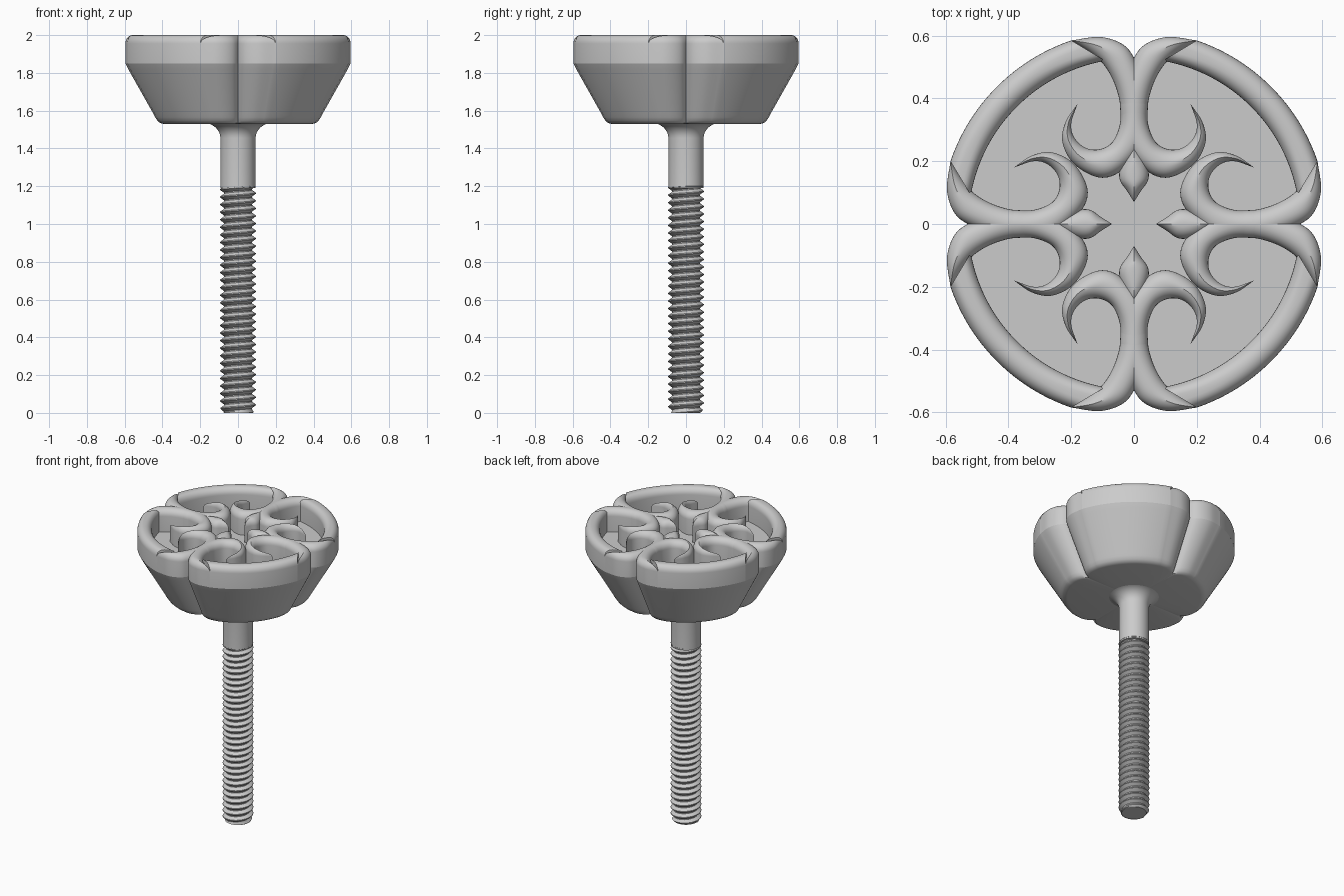
import bpy, bmesh, math
from mathutils import Vector, Matrix

if "Cube" in bpy.data.objects:
    bpy.data.objects.remove(bpy.data.objects["Cube"])

TOP, FLOOR, FILLET = 2.0, 1.85, 0.045


def finish(name, verts, faces, matrix=None):
    """Make a clean object from raw geometry."""
    bm = bmesh.new()
    vs = [bm.verts.new(v) for v in verts]
    for f in faces:
        bm.faces.new([vs[i] for i in f])
    if matrix:
        bm.transform(matrix)
    bmesh.ops.remove_doubles(bm, verts=bm.verts, dist=1e-5)
    bmesh.ops.recalc_face_normals(bm, faces=bm.faces)
    me = bpy.data.meshes.new(name)
    bm.to_mesh(me)
    bm.free()
    ob = bpy.data.objects.new(name, me)
    bpy.context.collection.objects.link(ob)
    return ob


def spline(pts, n=8):
    """Smooth curve through 2D points."""
    p = [Vector(q) for q in pts]
    p = [2 * p[0] - p[1]] + p + [2 * p[-1] - p[-2]]
    out = []
    for i in range(1, len(p) - 2):
        a, b, c, d = p[i - 1:i + 3]
        for k in range(n):
            t = k / n
            out.append(0.5 * (2 * b + (c - a) * t + (2 * a - 5 * b + 4 * c - d) * t * t
                              + (3 * b - a - 3 * c + d) * t ** 3))
    return out + [p[-2]]


def loft(rings):
    """Quads between closed rings, end rings capped."""
    n = len(rings[0])
    verts = [v for r in rings for v in r]
    faces = [(i * n + j, i * n + (j + 1) % n, (i + 1) * n + (j + 1) % n, (i + 1) * n + j)
             for i in range(len(rings) - 1) for j in range(n)]
    for base in (0, (len(rings) - 1) * n):
        c = sum((Vector(verts[base + j]) for j in range(n)), Vector()) / n
        verts.append(c)
        faces += [(base + j, base + (j + 1) % n, len(verts) - 1) for j in range(n)]
    return verts, faces


def stroke(name, left, right, matrix, m=14):
    """Raised band between two edge curves, with a rounded top."""
    rings = []
    for a, b in zip(left, right):
        w = (b - a).length / 2
        ring = [(b.x, b.y, FLOOR), (a.x, a.y, FLOOR)]
        for k in range(m + 1):
            u = -math.cos(math.pi * k / m)
            d = min(w * (1 - abs(u)), FILLET)
            q = a.lerp(b, (u + 1) / 2)
            z = TOP - FILLET + math.sqrt(max(0, FILLET ** 2 - (FILLET - d) ** 2))
            ring.append((q.x, q.y, z))
        rings.append(ring)
    return finish(name, *loft(rings), matrix)


def arc(r, a0, a1, n=40):
    return [Vector((r * math.cos(t), r * math.sin(t))) for t in
            (math.radians(a0 + (a1 - a0) * i / n) for i in range(n + 1))]


# Edge curves of one half scroll, from hook tip to rim tip
inner = spline([(.18, .383), (.2, .32), (.19, .275), (.155, .243), (.11, .238), (.07, .26),
                (.047, .31), (.043, .36), (.05, .41), (.07, .465), (.10, .512),
                (.14, .547), (.2, .585)])
outer = spline([(.18, .383), (.218, .325), (.228, .26), (.19, .19), (.11, .148), (.04, .17),
                (-.03, .25), (-.043, .35), (-.04, .43), (0, .53), (.04, .575),
                (.11, .596), (.2, .585)])
bud = spline([(0, .07), (.022, .105), (.045, .14), (.044, .18), (.025, .23), (0, .26)])
R = math.hypot(.2, .585)
tip = math.degrees(math.atan2(.585, .2))

# Scrolls, buds and rim bands, four times around
mirror = Matrix.Scale(-1, 4, (1, 0, 0))
for i in range(4):
    rot = Matrix.Rotation(i * math.pi / 2, 4, 'Z')
    stroke(f"scroll_right_{i}", inner, outer, rot)
    stroke(f"scroll_left_{i}", inner, outer, rot @ mirror)
    stroke(f"bud_{i}", [Vector((-p.x, p.y)) for p in bud], bud, rot)
    stroke(f"rim_{i}", arc(R, tip, 90 - tip), arc(.528, 80, 10), rot)

# Four-lobed head body, lofted from scaled outlines
half = outer[9 * 8:] + arc(R, tip, 45, 10)[1:]
quarter = half + [Vector((p.y, p.x)) for p in reversed(half[:-1])]
outline = []
for i in range(4):
    rot = Matrix.Rotation(-i * math.pi / 2, 2)
    outline += [rot @ p for p in quarter[:-1]]
levels = [(1.53, .66), (1.534, .69), (1.546, .715), (1.565, .735), (1.58, .748),
          (1.82, .975), (1.838, .99), (FLOOR, 1)]
finish("head_body", *loft([[(p.x * s, p.y * s, z) for p in outline] for z, s in levels]))


# Plain shank with a flare under the head
def circle(r, z, n=48):
    return [(r * math.cos(2 * math.pi * j / n), r * math.sin(2 * math.pi * j / n), z)
            for j in range(n)]


flare = [(.093 + .09 * (1 - math.cos(t)), 1.455 + .08 * math.sin(t))
         for t in (math.pi / 2 * k / 8 for k in range(9))]
finish("shank", *loft([circle(r, z) for r, z in [(.093, 1.19)] + flare]))

# Threaded rod: helical surface round a core
PITCH, SEG = .04, 40
profile = [(0, .094), (.14, .094), (.5, .074), (.64, .074)]
verts, rows = [], []
for turn in range(-1, 31):
    for f, r in profile:
        for j in range(SEG + 1):
            t = 2 * math.pi * j / SEG
            z = min(1.2, max(0, PITCH * (turn + f + j / SEG)))
            rr = min(r, .08 + z * .6)
            verts.append((rr * math.cos(t), rr * math.sin(t), z))
n = SEG + 1
faces = [(i * n + j, i * n + j + 1, (i + 1) * n + j + 1, (i + 1) * n + j)
         for i in range(len(verts) // n - 1) for j in range(SEG)
         if verts[i * n + j][2] < 1.2 and verts[(i + 1) * n + j + 1][2] > 0]
finish("thread", verts, faces)
finish("thread_core", *loft([circle(.076, 0), circle(.073, .004), circle(.073, 1.2)]))

bpy.ops.object.select_all(action='SELECT')
bpy.context.view_layer.objects.active = bpy.data.objects["head_body"]
bpy.ops.object.shade_smooth_by_angle(angle=math.radians(32))
